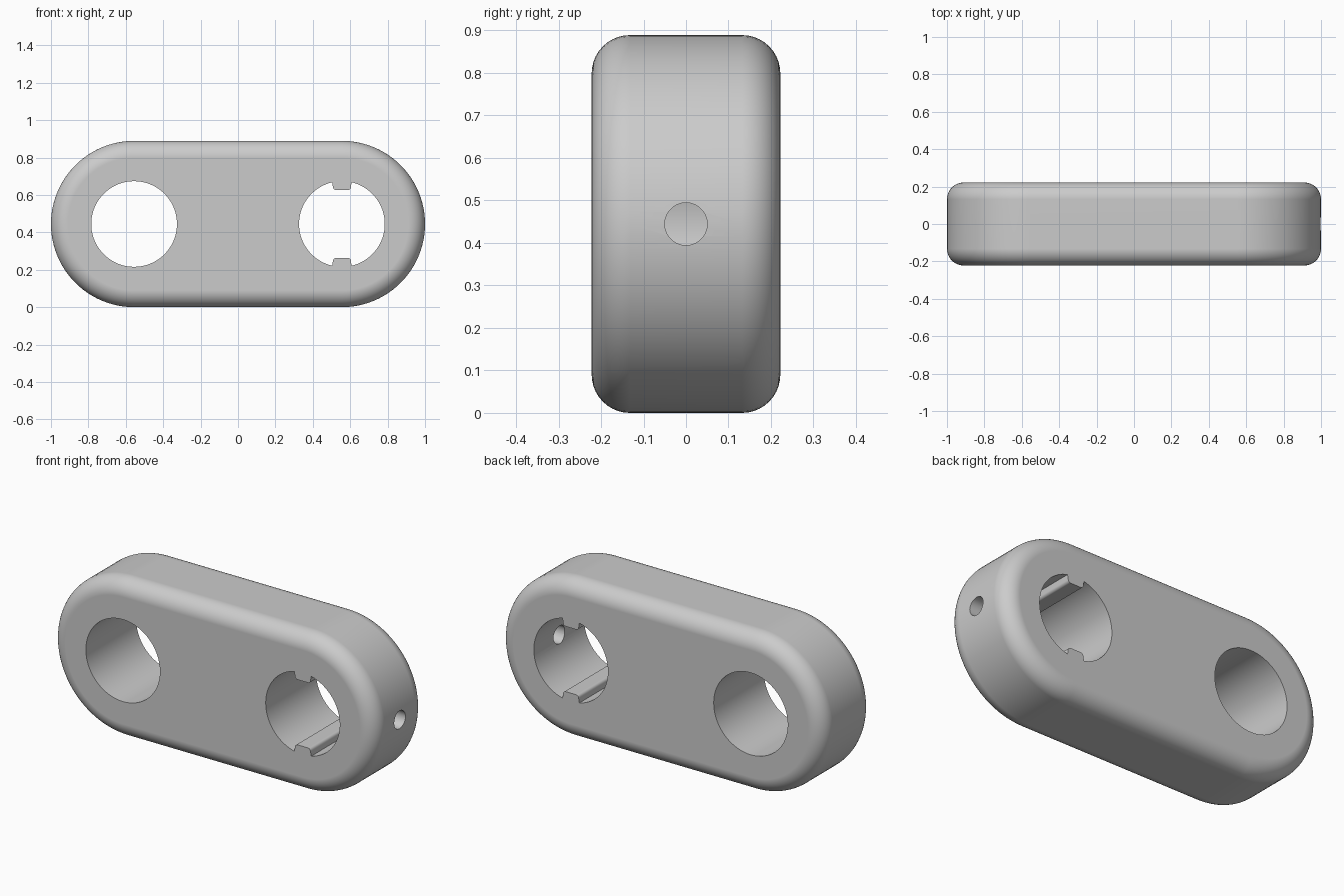
import bpy
import bmesh
from math import sin, cos, pi, asin, radians

cube = bpy.data.objects.get("Cube")
if cube:
    bpy.data.objects.remove(cube, do_unlink=True)

R = 0.4445          # outer end radius, also half the height
HALF = 0.222        # half thickness
SPAN = 1 - R        # hole centre distance from the middle
BORE = 0.229
FILLET = 0.09

grey = bpy.data.materials.new("light grey")
grey.use_nodes = True
grey.diffuse_color = (0.6, 0.6, 0.6, 1)
grey.node_tree.nodes["Principled BSDF"].inputs["Base Color"].default_value = (0.6, 0.6, 0.6, 1)


def arc(cx, cz, r, start, end, steps):
    return [(cx + r * cos(start + (end - start) * i / steps),
             cz + r * sin(start + (end - start) * i / steps)) for i in range(steps + 1)]


def loft(name, rings):
    """Join closed rings of points and cap both ends."""
    bm = bmesh.new()
    loops = [[bm.verts.new(p) for p in ring] for ring in rings]
    n = len(loops[0])
    for a, b in zip(loops, loops[1:]):
        for i in range(n):
            j = (i + 1) % n
            bm.faces.new((a[i], a[j], b[j], b[i]))
    bm.faces.new(loops[0][::-1])
    bm.faces.new(loops[-1])
    bmesh.ops.recalc_face_normals(bm, faces=bm.faces)
    mesh = bpy.data.meshes.new(name)
    bm.to_mesh(mesh)
    bm.free()
    mesh.materials.append(grey)
    obj = bpy.data.objects.new(name, mesh)
    bpy.context.collection.objects.link(obj)
    return obj


def stadium(r, y):
    outline = arc(SPAN, R, r, -pi / 2, pi / 2, 48) + arc(-SPAN, R, r, pi / 2, 3 * pi / 2, 48)
    return [(x, y, z) for x, z in outline]


# Rounded link body, lofted through the edge fillets
section = arc(HALF - FILLET, R - FILLET, FILLET, 0, pi / 2, 10)
section = [(-y, r) for y, r in section] + [(y, r) for y, r in reversed(section)]
body = loft("link_body", [stadium(r, y) for y, r in section])

# Plain bore
plain = arc(-SPAN, R, BORE, 0, 2 * pi, 80)[:-1]
plain_bore = loft("plain_bore_cutter", [[(x, y, z) for x, z in plain] for y in (-0.4, 0.4)])

# Keyed bore: half outline with one rounded key, repeated by half a turn
key, tip, soft = 0.048, 0.182, 0.016
gap = asin((key + 0.004) / BORE)
half = arc(0, 0, BORE, -pi / 2 + gap, pi / 2 - gap, 36)
half += arc(key - soft, tip + soft, soft, 0, -pi / 2, 5)
half += arc(-key + soft, tip + soft, soft, -pi / 2, -pi, 5)
keyed = half + [(-x, -z) for x, z in half]
keyed_bore = loft("keyed_bore_cutter",
                  [[(SPAN + x, y, R + z) for x, z in keyed] for y in (-0.4, 0.4)])

# Set screw hole from the end into the keyed bore
screw = arc(0, R, 0.05, 0, 2 * pi, 32)[:-1]
screw_hole = loft("screw_hole_cutter", [[(x, y, z) for y, z in screw] for x in (SPAN + 0.1, 1.2)])

cutters = [plain_bore, keyed_bore, screw_hole]
for cutter in cutters:
    cutter.hide_render = True
    mod = body.modifiers.new("cut", 'BOOLEAN')
    mod.operation = 'DIFFERENCE'
    mod.solver = 'EXACT'
    mod.object = cutter

# Apply the cuts, then smooth with sharp bore rims
bpy.context.view_layer.update()
evaluated = body.evaluated_get(bpy.context.evaluated_depsgraph_get())
result = bpy.data.meshes.new_from_object(evaluated)
body.modifiers.clear()
body.data = result
for cutter in cutters:
    bpy.data.objects.remove(cutter, do_unlink=True)

bpy.ops.object.select_all(action='DESELECT')
body.select_set(True)
bpy.context.view_layer.objects.active = body
bpy.ops.object.shade_smooth_by_angle(angle=radians(30))
weighted = body.modifiers.new("weighted_normals", 'WEIGHTED_NORMAL')
weighted.keep_sharp = True
